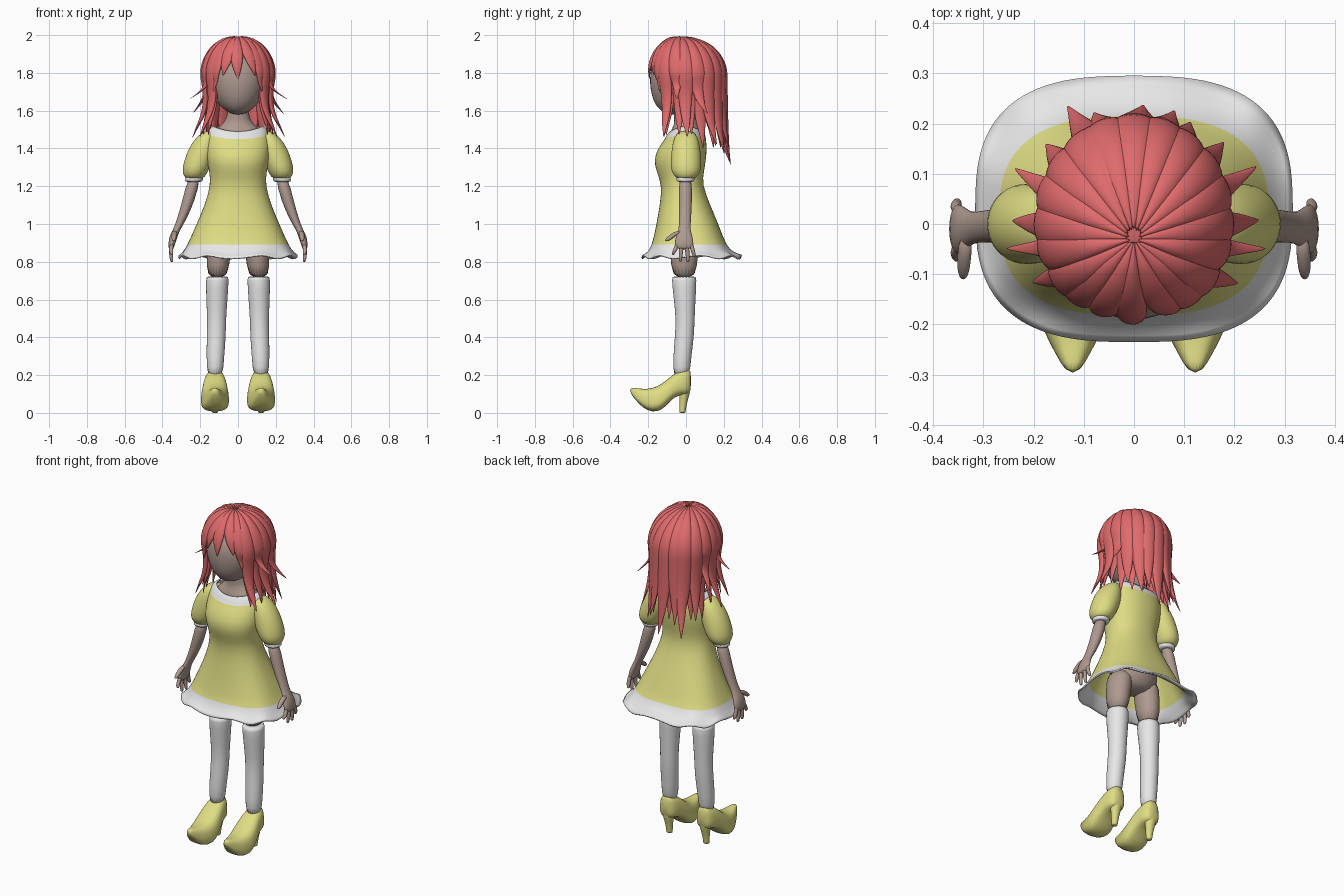
import bpy, bmesh, math
from mathutils import Vector

if "Cube" in bpy.data.objects:
    bpy.data.objects.remove(bpy.data.objects["Cube"])


def material(name, rgb):
    m = bpy.data.materials.new(name)
    m.diffuse_color = (*rgb, 1)
    m.use_nodes = True
    m.node_tree.nodes["Principled BSDF"].inputs["Base Color"].default_value = m.diffuse_color
    return m


HAIR = material("coral hair", (0.74, 0.145, 0.15))
YELLOW = material("soft yellow", (0.74, 0.72, 0.23))
WHITE = material("white", (0.80, 0.80, 0.80))
SKIN = material("skin", (0.43, 0.325, 0.28))


def superellipse(t, n):
    c, s = math.cos(t), math.sin(t)
    return (math.copysign(abs(c) ** (2 / n), c), math.copysign(abs(s) ** (2 / n), s))


def loft(name, rings, mats, row_mat=None, cap=True, subdiv=1, thick=0):
    """Skin a list of point rings; row_mat gives a material index per row."""
    bm = bmesh.new()
    vs = [[bm.verts.new(p) for p in ring] for ring in rings]
    n = len(vs[0])
    for i in range(len(vs) - 1):
        for j in range(n):
            k = (j + 1) % n
            f = bm.faces.new((vs[i][j], vs[i][k], vs[i + 1][k], vs[i + 1][j]))
            f.material_index = row_mat(i) if row_mat else 0
    if cap:
        bm.faces.new(vs[0])
        bm.faces.new(vs[-1])
    bmesh.ops.recalc_face_normals(bm, faces=bm.faces)
    return finish(name, bm, mats, subdiv, thick)


def finish(name, bm, mats, subdiv=0, thick=0):
    for f in bm.faces:
        f.smooth = True
    me = bpy.data.meshes.new(name)
    bm.to_mesh(me)
    bm.free()
    for m in mats:
        me.materials.append(m)
    ob = bpy.data.objects.new(name, me)
    bpy.context.collection.objects.link(ob)
    if subdiv:
        ob.modifiers.new("smooth", "SUBSURF").levels = subdiv
        ob.modifiers["smooth"].render_levels = subdiv
    if thick:
        ob.modifiers.new("thickness", "SOLIDIFY").thickness = thick
    return ob


def rows(data, side=1, n=2, seg=20):
    """Horizontal rings from (z, cx, cy, rx, ry)."""
    out = []
    for z, cx, cy, rx, ry in data:
        ring = []
        for j in range(seg):
            c, s = superellipse(2 * math.pi * j / seg, n)
            ring.append(Vector((side * (cx + rx * c), cy + ry * s, z)))
        out.append(ring)
    return out


# Dress: (z, half width, front y, back y, squareness)
profile = [(1.49, .132, -.085, .088, 2), (1.478, .15, -.098, .1, 2), (1.455, .166, -.108, .106, 2),
           (1.40, .17, -.15, .11, 2.2), (1.34, .166, -.17, .106, 2.2), (1.28, .152, -.158, .095, 2.2),
           (1.21, .144, -.127, .085, 2.2), (1.10, .175, -.138, .128, 2.3), (.98, .228, -.16, .18, 2.5),
           (.88, .272, -.182, .215, 2.7), (.845, .298, -.21, .255, 2.8), (.828, .317, -.236, .296, 2.8)]
rings = []
for i, (z, rx, yf, yb, n) in enumerate(profile):
    ring = []
    for j in range(48):
        t = 2 * math.pi * j / 48
        c, s = superellipse(t, n)
        lift = .028 * c * c if i < 3 else 0
        wave = (0, .5, 1)[max(0, i - 9)] * .011 * math.sin(9 * t + .6)
        ring.append(Vector((rx * c, (yf + yb) / 2 + (yb - yf) / 2 * s, z + lift + wave)))
    rings.append(ring)
loft("dress", rings, [YELLOW, WHITE], lambda i: int(i < 2 or i > 8), cap=False, thick=.008)

# Neck, shoulders and hips
loft("neck", rows([(1.68, 0, -.02, .05, .055), (1.58, 0, -.01, .055, .055), (1.53, 0, 0, .075, .06),
                   (1.50, 0, 0, .125, .08), (1.44, 0, 0, .15, .09)]), [SKIN])
loft("hips", rows([(1.15, 0, -.01, .12, .09), (1.02, 0, -.005, .15, .11),
                   (.92, 0, -.005, .15, .10), (.87, 0, -.005, .07, .06)]), [SKIN])

# Head: sphere with a forward, narrower chin
bm = bmesh.new()
bmesh.ops.create_uvsphere(bm, u_segments=40, v_segments=24, radius=1)
for v in bm.verts:
    d = max(0, -v.co.z)
    x, y, z = v.co
    v.co = Vector((.152 * x * (1 - .1 * d), -.03 + .16 * y - .035 * d * d, 1.765 + .185 * z))
finish("head", bm, [SKIN])

for side, word in ((1, "left"), (-1, "right")):
    # Sleeve, cuff and arm
    loft(word + "_sleeve", rows([(1.495, .15, 0, .02, .035), (1.465, .165, 0, .055, .062),
                                 (1.40, .186, 0, .077, .077), (1.33, .210, 0, .078, .082),
                                 (1.28, .227, 0, .07, .08), (1.25, .23, 0, .055, .06),
                                 (1.237, .232, 0, .04, .04)], side), [YELLOW])
    loft(word + "_cuff", rows([(1.25, .23, -.003, .043, .044), (1.245, .231, -.003, .049, .049),
                               (1.228, .234, -.003, .048, .048), (1.222, .235, -.003, .04, .04)], side), [WHITE])
    loft(word + "_arm", rows([(1.26, .228, -.003, .036, .037), (1.12, .262, -.003, .033, .035),
                              (1.02, .300, -.005, .025, .032), (.97, .325, -.008, .019, .03),
                              (.935, .342, -.01, .022, .045), (.89, .352, -.01, .018, .052),
                              (.865, .354, -.01, .012, .045)], side), [SKIN])
    # Fingers and thumb
    for k, (y0, y1, z1) in enumerate([(-.045, -.068, .835), (-.022, -.03, .80), (.003, .01, .798), (.027, .043, .825)]):
        loft(f"{word}_finger_{k + 1}", rows([(.90, .350, y0, .012, .013), (.86, .356, (y0 + y1) / 2, .012, .012),
                                             (z1 + .012, .352, y1, .010, .010), (z1, .350, y1, .006, .006)],
                                            side, seg=10), [SKIN])
    loft(word + "_thumb", rows([(.965, .335, -.03, .014, .02), (.945, .338, -.065, .015, .022),
                                (.92, .340, -.092, .013, .02), (.908, .340, -.102, .007, .01)], side, seg=10), [SKIN])

    # Leg and stocking
    loft(word + "_thigh", rows([(.98, .085, -.01, .07, .085), (.86, .103, -.01, .065, .075),
                                (.70, .110, -.01, .058, .066)], side), [SKIN])
    loft(word + "_stocking", rows([(.722, .109, -.01, .055, .06), (.72, .109, -.01, .062, .068),
                                   (.60, .112, -.007, .057, .058), (.50, .113, -.004, .05, .05),
                                   (.40, .115, -.008, .051, .051), (.30, .120, -.02, .047, .048),
                                   (.18, .122, -.025, .043, .046)], side), [WHITE])

    # Shoe: sections along y of (y, bottom, top, half width)
    rings = []
    for y, zb, zt, hw in [(-.297, .108, .136, .013), (-.255, .05, .130, .036), (-.205, .009, .125, .062),
                          (-.15, .003, .140, .075), (-.11, .03, .168, .074), (-.07, .078, .202, .065),
                          (-.03, .095, .226, .058), (.005, .095, .232, .05), (.028, .11, .23, .03)]:
        ring = []
        for j in range(20):
            c, s = superellipse(2 * math.pi * j / 20, 2.8)
            taper = 1 - .12 * s
            ring.append(Vector((side * (.122 + hw * c * taper), y, (zb + zt) / 2 + (zt - zb) / 2 * s)))
        rings.append(ring)
    loft(word + "_shoe", rings, [YELLOW])
    loft(word + "_heel", rows([(.15, .122, -.003, .042, .034), (.10, .122, -.008, .032, .028),
                               (.05, .122, -.015, .021, .02), (.004, .122, -.019, .018, .017),
                               (0, .122, -.019, .017, .016)], side, seg=14), [YELLOW])


# Hair: locks drape from the crown over an ellipsoid, then hang and flick out
def lock(name, deg, half, zend, flick=0, sweep=0, scale=1, h=.017):
    drop = max(.001, 1.785 - zend)
    split = .31 / (.31 + drop)
    rings = []
    steps = 20
    for i in range(steps + 1):
        s = .02 + .98 * i / steps
        phi = min(s / split, 1) * math.pi / 2
        u = max(0, (s - split) / (1 - split))
        width = math.radians(half) * max(.03, 1 - max(0, (s - .55) / .45) ** 1.6)
        thick = h * min(1, .35 + 3 * s) * max(.1, 1 - max(0, (s - .6) / .4) ** 2)
        ring = []
        for j in range(12):
            t = 2 * math.pi * j / 12
            a = math.radians(deg + sweep * s * s) + width * math.cos(t)
            x, y = math.sin(a), -math.cos(a)
            tuck = .10 * (1 - max(0, y)) * min(1, drop / .2)
            r = scale * math.sin(phi) - tuck * math.sin(math.pi * min(u * 1.2, 1)) + flick * u ** 3
            p = Vector((.186 * r * x, -.03 + .035 * r + .2 * r * y,
                        1.785 + .203 * scale * math.cos(phi) - u * drop))
            nrm = Vector((x * math.sin(phi), y * math.sin(phi), math.cos(phi)))
            ring.append(p + nrm * thick * math.sin(t))
        rings.append(ring)
    loft(name, rings, [HAIR])


# Angles are measured from the front; positive is +x
outer = [(51, 12, 1.46, .30, 8), (70, 13, 1.66, .46, 6), (88, 13, 1.46, .34, 0), (106, 13, 1.58, .40, 4),
         (124, 13, 1.42, .22, 4), (143, 13, 1.37, .14, 5), (162, 13, 1.40, .16, -4)]
for k, (deg, half, zend, flick, sweep) in enumerate(outer):
    lock(f"left_lock_{k + 1}", deg, half, zend, flick, sweep)
    lock(f"right_lock_{k + 1}", -deg, half, zend + .02 * math.sin(3 * k), flick * .9, -sweep)
lock("back_lock", 181, 14, 1.31, .14, -6)
lock("long_back_lock", -151, 12, 1.32, .32, 4, .99)

# Inner layer fills the gaps between the outer locks
for k, deg in enumerate((57, 78, 97, 115, 134, 152, 171)):
    for side, word in ((1, "left"), (-1, "right")):
        lock(f"{word}_inner_lock_{k + 1}", side * deg, 14, 1.47 if k < 3 else 1.40, .08, 0, .93, .014)

# Fringe
for k, (deg, half, zend, sweep) in enumerate([(-38, 13, 1.70, -6), (-17, 14, 1.83, -8), (-4, 13, 1.765, 4),
                                              (17, 13, 1.80, 12), (37, 13, 1.70, 6)]):
    lock(f"fringe_{k + 1}", deg, half, zend, 0, sweep, 1.0, .013)

# Scalp under the locks, open at the face
bm = bmesh.new()
bmesh.ops.create_uvsphere(bm, u_segments=40, v_segments=24, radius=1)
for v in bm.verts:
    v.co = Vector((.172 * v.co.x, .003 + .186 * v.co.y, 1.785 + .198 * v.co.z))
gone = [f for f in bm.faces if f.calc_center_median().z < 1.64 or
        (f.calc_center_median().y < -.07 and f.calc_center_median().z < 1.89)]
bmesh.ops.delete(bm, geom=gone, context="FACES")
finish("scalp", bm, [HAIR])
